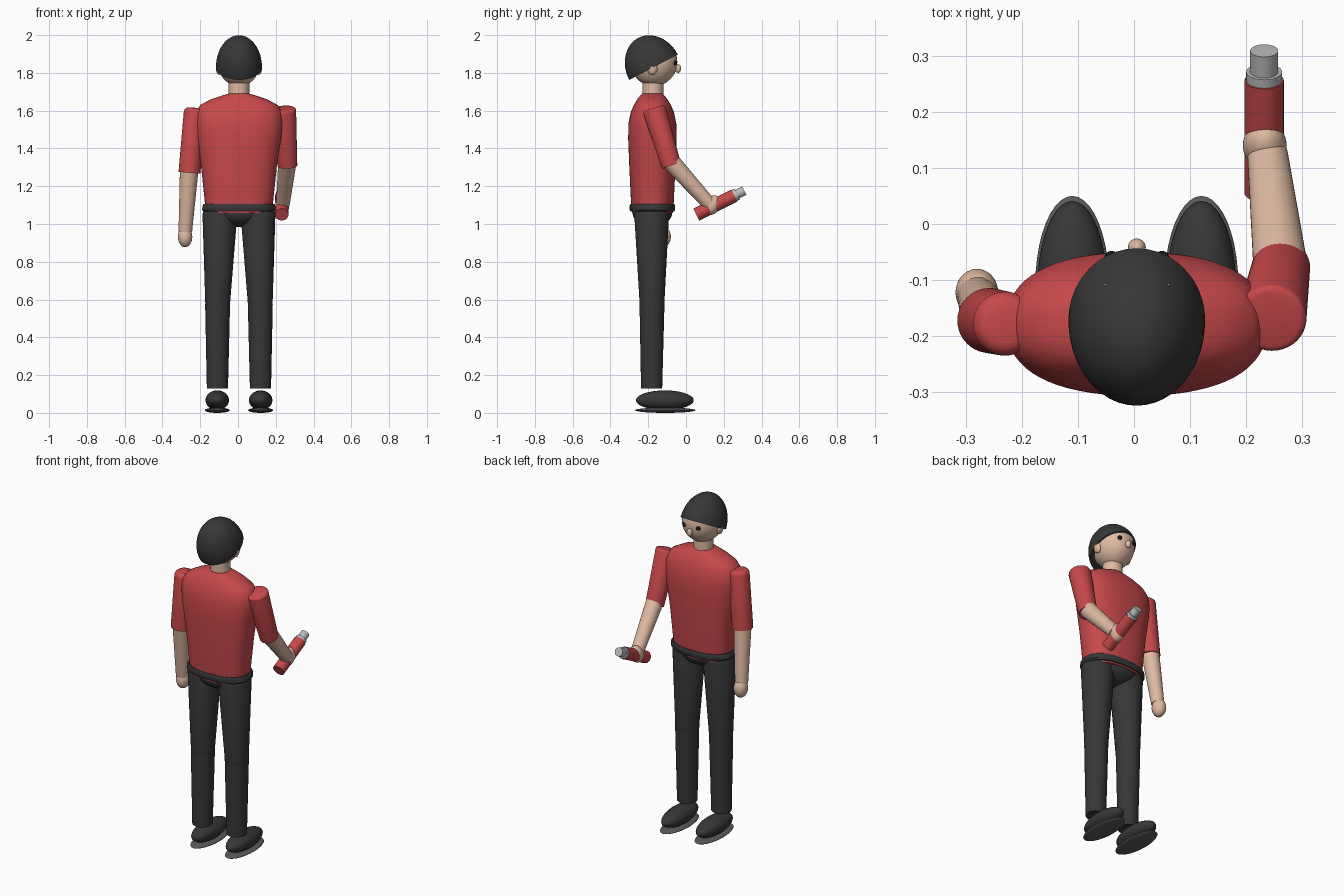
import bpy, bmesh, math
from mathutils import Vector, Matrix

cube = bpy.data.objects.get("Cube")
if cube:
    bpy.data.objects.remove(cube)


def material(name, r, g, b):
    m = bpy.data.materials.new(name)
    m.use_nodes = True
    m.diffuse_color = (r, g, b, 1)
    m.node_tree.nodes["Principled BSDF"].inputs["Base Color"].default_value = (r, g, b, 1)
    return m


red = material("shirt red", 0.57, 0.065, 0.07)
skin = material("skin", 0.73, 0.49, 0.36)
dark = material("charcoal cloth", 0.038, 0.038, 0.038)
black = material("eye black", 0.01, 0.01, 0.01)
sole_grey = material("sole grey", 0.1, 0.1, 0.1)
silver = material("silver", 0.5, 0.5, 0.51)


def finish(name, bm, mat):
    bmesh.ops.recalc_face_normals(bm, faces=bm.faces)
    mesh = bpy.data.meshes.new(name)
    bm.to_mesh(mesh)
    bm.free()
    mesh.materials.append(mat)
    ob = bpy.data.objects.new(name, mesh)
    bpy.context.collection.objects.link(ob)
    bpy.ops.object.select_all(action="DESELECT")
    ob.select_set(True)
    bpy.context.view_layer.objects.active = ob
    bpy.ops.object.shade_smooth_by_angle(angle=math.radians(40))
    return ob


def loft(name, mat, rings, power=2, n=40):
    """Capped skin through rings (x, y, z, width radius, depth radius)."""
    bm = bmesh.new()
    axis = Vector(rings[-1][:3]) - Vector(rings[0][:3])
    side = Vector((1, 0, 0))
    side = (side - axis * side.dot(axis) / axis.length_squared).normalized()
    fore = axis.normalized().cross(side)
    loops = []
    for x, y, z, rw, rd in rings:
        loop = []
        for i in range(n):
            c, s = math.cos(math.tau * i / n), math.sin(math.tau * i / n)
            u = math.copysign(abs(c) ** (2 / power), c) * rw
            v = math.copysign(abs(s) ** (2 / power), s) * rd
            loop.append(bm.verts.new(Vector((x, y, z)) + side * u + fore * v))
        loops.append(loop)
    for a, b in zip(loops, loops[1:]):
        for i in range(n):
            j = (i + 1) % n
            bm.faces.new((a[i], a[j], b[j], b[i]))
    bm.faces.new(loops[0])
    bm.faces.new(loops[-1])
    return finish(name, bm, mat)


def tube(name, mat, start, end, r0, r1, round_start=0.0):
    """Tapered cylinder, with an optional rounded start."""
    a, b = Vector(start), Vector(end)
    d = (b - a).normalized()
    rings = []
    if round_start:
        for t in (0, 30, 60):
            t = math.radians(t)
            r = r0 - round_start * (1 - math.sin(t))
            rings.append((*(a + d * round_start * (1 - math.cos(t))), r, r))
        a = a + d * round_start
    rings += [(*a, r0, r0), (*b, r1, r1)]
    return loft(name, mat, rings)


def ellipsoid(name, mat, center, radii, tilt=0, half=False):
    bm = bmesh.new()
    bmesh.ops.create_uvsphere(bm, u_segments=40, v_segments=24, radius=1)
    if half:
        bmesh.ops.bisect_plane(bm, geom=bm.verts[:] + bm.edges[:] + bm.faces[:],
                               plane_co=(0, 0, 0), plane_no=(0, 0, 1), clear_inner=True)
        bmesh.ops.holes_fill(bm, edges=[e for e in bm.edges if e.is_boundary], sides=0)
    m = (Matrix.Translation(center) @ Matrix.Rotation(math.radians(tilt), 4, "X")
         @ Matrix.Diagonal((*radii, 1)))
    bmesh.ops.transform(bm, matrix=m, verts=bm.verts)
    return finish(name, bm, mat)


MID = 0.005   # body centre line
BY = -0.178   # body depth centre

# Head
ellipsoid("head", skin, (MID, -0.17, 1.858), (0.113, 0.124, 0.128))
ellipsoid("hair", dark, (MID, -0.172, 1.83), (0.122, 0.145, 0.175), 27.5, half=True)
ellipsoid("nose", skin, (MID, -0.042, 1.823), (0.016, 0.016, 0.023))
for s, label in ((1, "left"), (-1, "right")):
    ellipsoid(label + "_eye", black, (MID + s * 0.045, -0.061, 1.853), (0.013, 0.013, 0.013))
    ellipsoid(label + "_ear", skin, (MID + s * 0.104, -0.178, 1.825), (0.018, 0.027, 0.035))
tube("neck", skin, (MID, -0.175, 1.66), (MID, -0.175, 1.78), 0.055, 0.055)

# Shirt, waistband and hips
torso = [(1.057, 0.175, 0.108), (1.11, 0.18, 0.113), (1.3, 0.2, 0.122), (1.45, 0.223, 0.128),
         (1.53, 0.232, 0.127), (1.59, 0.229, 0.115), (1.63, 0.205, 0.098), (1.66, 0.15, 0.08),
         (1.68, 0.09, 0.064), (1.69, 0.055, 0.055)]
loft("shirt", red, [(MID, BY, z, w, d) for z, w, d in torso], power=2.4, n=64)
band = [(1.066, 0.187, 0.116), (1.075, 0.195, 0.121), (1.097, 0.193, 0.12), (1.105, 0.187, 0.116)]
loft("waistband", dark, [(MID, BY, z, w, d) for z, w, d in band], power=2.4, n=64)
ellipsoid("hips", dark, (MID, BY, 1.06), (0.15, 0.105, 0.075))

# Legs and shoes
for s, label in ((1, "left"), (-1, "right")):
    def at(x, y, z):
        return (MID + s * x, y, z)
    tube(label + "_thigh", dark, at(0.1, -0.182, 1.09), at(0.113, -0.18, 0.57), 0.092, 0.065, 0.04)
    tube(label + "_shin", dark, at(0.113, -0.18, 0.575), at(0.114, -0.182, 0.13), 0.066, 0.056)
    ellipsoid(label + "_shoe", dark, at(0.115, -0.112, 0.067), (0.062, 0.153, 0.052))
    ellipsoid(label + "_sole", sole_grey, at(0.115, -0.11, 0.014), (0.066, 0.16, 0.014))

# Hanging right arm
tube("right_sleeve", red, (-0.228, BY, 1.615), (-0.257, -0.172, 1.272), 0.057, 0.058, 0.025)
tube("right_forearm", skin, (-0.257, -0.172, 1.31), (-0.279, -0.13, 0.96), 0.05, 0.036)
ellipsoid("right_hand", skin, (-0.28, -0.122, 0.932), (0.038, 0.042, 0.055))

# Bent left arm
tube("left_sleeve", red, (0.245, -0.17, 1.612), (0.262, -0.077, 1.308), 0.062, 0.052, 0.012)
tube("left_forearm", skin, (0.262, -0.085, 1.335), (0.238, 0.125, 1.105), 0.049, 0.036)
ellipsoid("left_hand", skin, (0.233, 0.14, 1.1), (0.039, 0.04, 0.054), -25)

# Handheld torch, laid along its tilted axis
grip = Vector((0.232, 0.055, 1.05))
aim = Vector((0, 0.894, 0.447))
for name, mat, start, end, r in (("torch_body", red, 0, 0.225, 0.035),
                                 ("torch_collar", silver, 0.22, 0.242, 0.032),
                                 ("torch_tip", silver, 0.235, 0.284, 0.025)):
    tube(name, mat, grip + aim * start, grip + aim * end, r, r)
